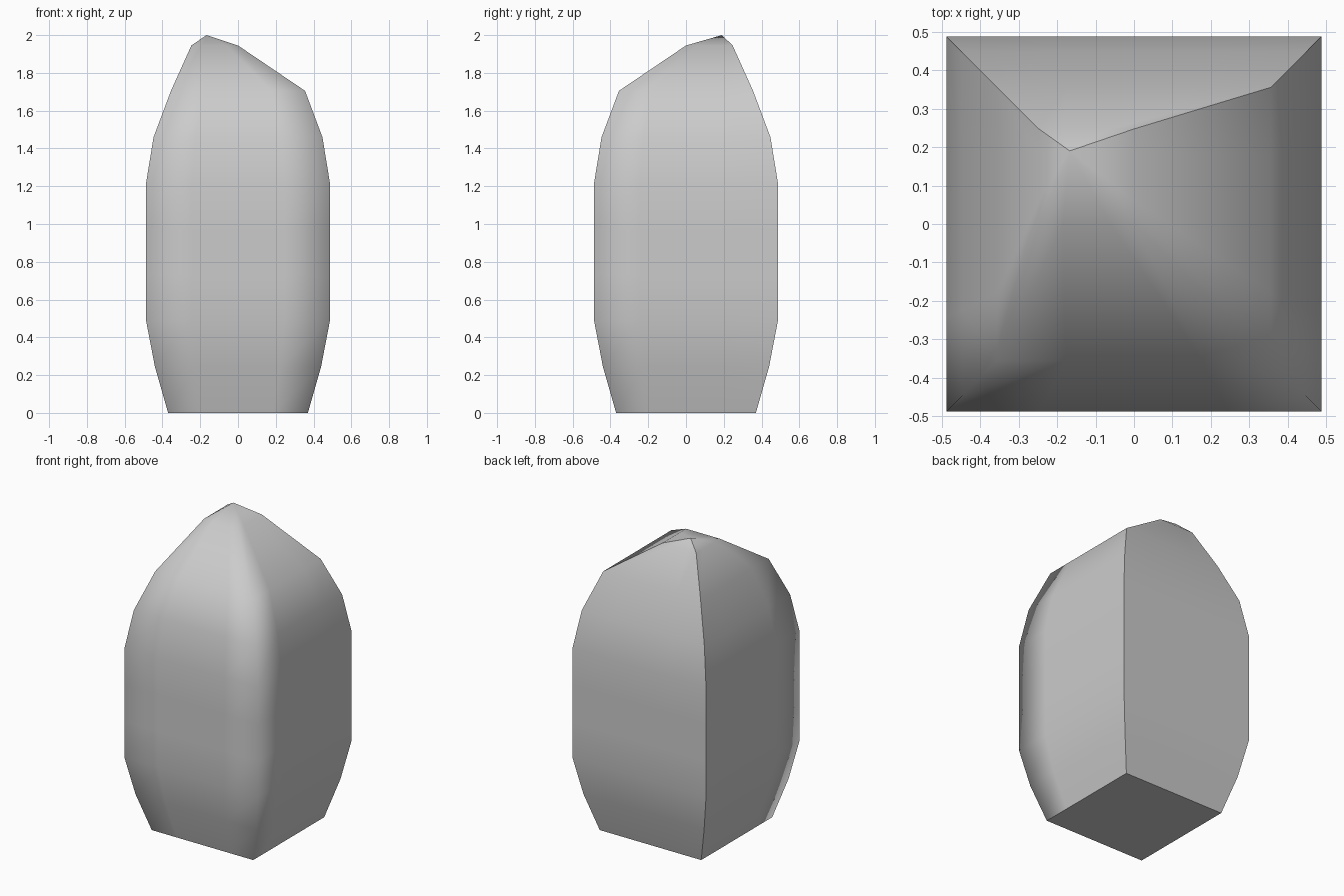
import bpy, bmesh

if "Cube" in bpy.data.objects:
    bpy.data.objects.remove(bpy.data.objects["Cube"])

# Square cross-sections: height, half width, shift toward the back left
RINGS = [(0.0, 0.37, 0), (0.245, 0.44, 0), (0.49, 0.487, 0), (0.73, 0.487, 0),
         (0.97, 0.487, 0), (1.215, 0.487, 0), (1.46, 0.447, 0),
         (1.705, 0.355, 0), (1.945, 0.1235, 0.1235)]
APEX = (-0.167, 0.19, 2.0)
N = 4  # columns per side
CORNERS = [(-1, -1), (1, -1), (1, 1), (-1, 1)]


def ring_points(z, h, s):
    pts = []
    for i in range(4):
        (ax, ay), (bx, by) = CORNERS[i], CORNERS[(i + 1) % 4]
        for k in range(N):
            t = k / N
            pts.append((-s + h * (ax + (bx - ax) * t),
                        s + h * (ay + (by - ay) * t), z))
    return pts


bm = bmesh.new()
rings = [[bm.verts.new(p) for p in ring_points(*r)] for r in RINGS]
apex = bm.verts.new(APEX)
count = 4 * N

# Walls, following the cross-sections upward
for low, high in zip(rings, rings[1:]):
    for i in range(count):
        j = (i + 1) % count
        bm.faces.new((low[i], low[j], high[j], high[i]))

# Pointed tip and flat base
top = rings[-1]
for i in range(count):
    bm.faces.new((top[i], top[(i + 1) % count], apex))
base = bm.faces.new(rings[0][::-1])

for f in bm.faces:
    f.smooth = True

# Sharp base rim and sharp outline of the back panel; front corners stay smooth
for e in base.edges:
    e.smooth = False
for c in (2 * N, 3 * N):
    column = [r[c] for r in rings] + [apex]
    for a, b in zip(column, column[1:]):
        bm.edges.get((a, b)).smooth = False

mesh = bpy.data.meshes.new("crystal")
bm.to_mesh(mesh)
bm.free()
obj = bpy.data.objects.new("crystal", mesh)
bpy.context.collection.objects.link(obj)
